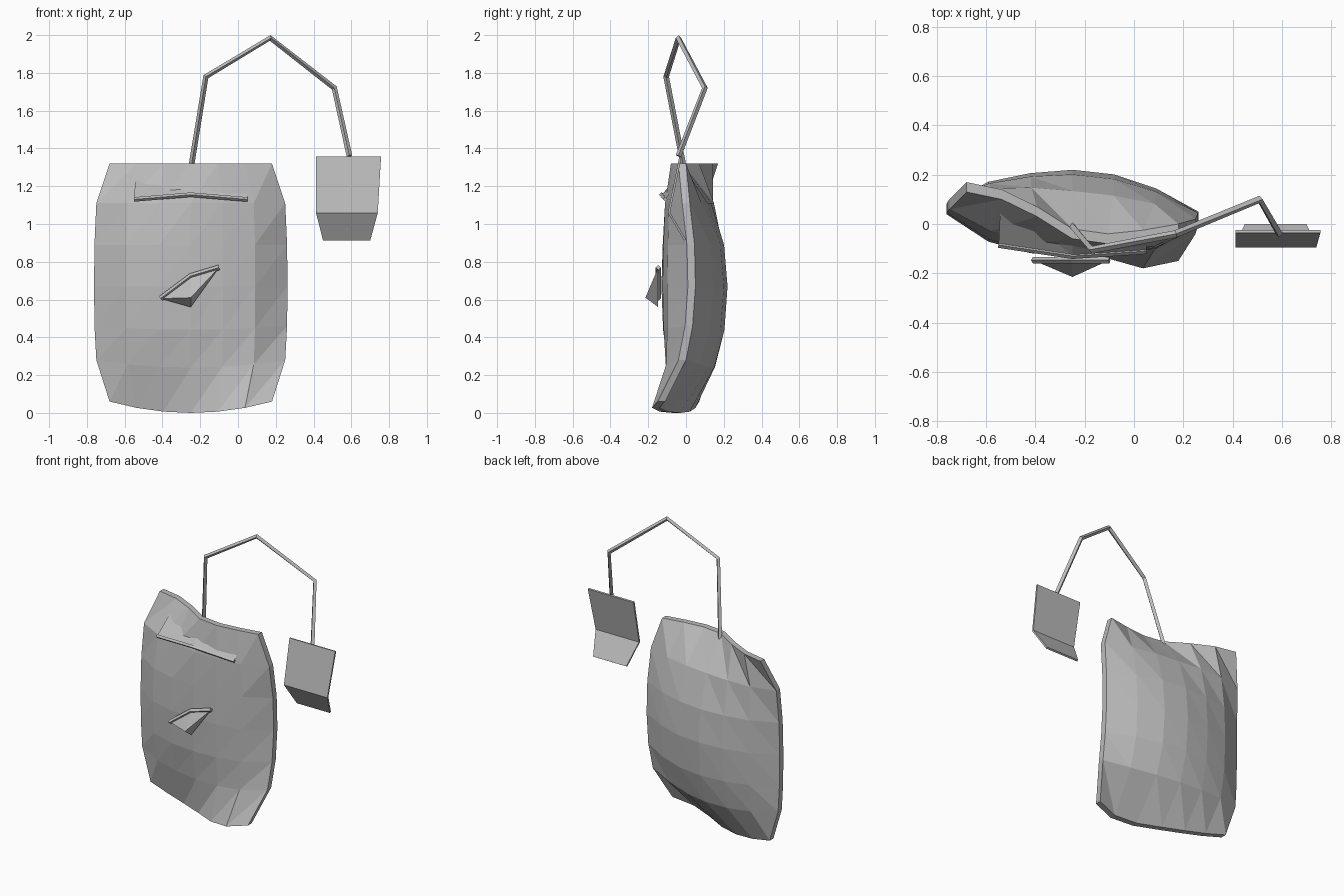
import bpy, bmesh
from mathutils import Vector

cube = bpy.data.objects.get("Cube")
if cube:
    bpy.data.objects.remove(cube)

grey = bpy.data.materials.new("plain_grey")
grey.use_nodes = True
grey.diffuse_color = (0.5, 0.5, 0.5, 1)
grey.node_tree.nodes["Principled BSDF"].inputs["Base Color"].default_value = (0.5, 0.5, 0.5, 1)


def finish(name, bm):
    bmesh.ops.recalc_face_normals(bm, faces=bm.faces)
    mesh = bpy.data.meshes.new(name)
    bm.to_mesh(mesh)
    bm.free()
    mesh.materials.append(grey)
    obj = bpy.data.objects.new(name, mesh)
    bpy.context.collection.objects.link(obj)
    return obj


def polygons(name, points, faces):
    bm = bmesh.new()
    verts = [bm.verts.new(p) for p in points]
    for f in faces:
        bm.faces.new([verts[i] for i in f])
    return finish(name, bm)


def rod(name, points, radius):
    # Square rod: one four-sided ring per path point, mitred at the bends
    pts = [Vector(p) for p in points]
    bm = bmesh.new()
    rings = []
    for i, p in enumerate(pts):
        along = (pts[min(i + 1, len(pts) - 1)] - pts[max(i - 1, 0)]).normalized()
        side = along.cross(Vector((0, 1, 0))).normalized() * radius
        front = along.cross(side).normalized() * radius
        rings.append([bm.verts.new(p + d) for d in (side, front, -side, -front)])
    for a, b in zip(rings, rings[1:]):
        for k in range(4):
            bm.faces.new((a[k], a[k - 1], b[k - 1], b[k]))
    bm.faces.new(rings[0])
    bm.faces.new(rings[-1])
    return finish(name, bm)


# Cushion body: two bulging grids joined by a narrow rim along a warped seam
N = 6
CENTRE = -0.25
MID_Y = 0.045
BULGE = 0.155
RIM = 0.02
half_width = [0.43, 0.5, 0.51, 0.512, 0.51, 0.5, 0.43]
row_z = [0.06, 0.28, 0.46, 0.67, 0.89, 1.11, 1.32]
top = [0.15, 0.12, 0.05, -0.04, -0.06, -0.045, -0.02]
bottom = [0.05, 0.03, 0, -0.05, -0.12, -0.16, -0.13]
left = [0.05, 0.06, 0.06, 0.06, 0.065, 0.08, 0.15]
right = [-0.13, -0.02, 0.015, 0.03, 0.025, 0, -0.02]


def seam(i, j):
    s, t = i / N, j / N
    edges = (1 - s) * left[j] + s * right[j] + (1 - t) * bottom[i] + t * top[i]
    corners = (1 - t) * ((1 - s) * bottom[0] + s * bottom[N]) + t * ((1 - s) * top[0] + s * top[N])
    return edges - corners


def body_point(i, j, side):
    # The warp of the seam fades out towards the middle of the cushion
    u, v = 2 * i / N - 1, 2 * j / N - 1
    dome = ((1 - u * u) * (1 - v * v)) ** 0.72
    y = seam(i, j) * (1 - dome) + MID_Y * dome + side * (RIM + BULGE * dome)
    z = row_z[j] - 0.06 * (1 - u * u) * max(0, 1 - j / 3)
    return (CENTRE + half_width[j] * u, y, z)


bm = bmesh.new()
sheets = []
for side in (-1, 1):
    g = [[bm.verts.new(body_point(i, j, side)) for i in range(N + 1)] for j in range(N + 1)]
    sheets.append(g)
    for j in range(N):
        for i in range(N):
            a, b, c, d = g[j][i], g[j][i + 1], g[j + 1][i + 1], g[j + 1][i]
            bm.faces.new((a, b, c))
            bm.faces.new((a, c, d))
outline = ([(0, i) for i in range(N)] + [(j, N) for j in range(N)]
           + [(N, i) for i in range(N, 0, -1)] + [(j, 0) for j in range(N, 0, -1)])
f, b = sheets
for k, (j, i) in enumerate(outline):
    pj, pi = outline[k - 1]
    bm.faces.new((f[pj][pi], f[j][i], b[j][i], b[pj][pi]))
finish("cushion_body", bm)

# Bent wire carrying the hanging plate
rod("hanger_wire", [(-0.25, -0.01, 1.29), (-0.17, -0.105, 1.78), (0.17, -0.04, 1.985),
                    (0.51, 0.1, 1.72), (0.59, -0.04, 1.36)], 0.015)

# Hanging plate, with its lower flap folded backwards
tag = polygons("hanging_plate",
               [(0.413, -0.03, 1.355), (0.757, -0.03, 1.355), (0.74, -0.09, 1.06),
                (0.413, -0.09, 1.06), (0.7, -0.005, 0.915), (0.45, -0.005, 0.915)],
               [(0, 3, 2, 1), (3, 5, 4, 2)])
mod = tag.modifiers.new("thickness", "SOLIDIFY")
mod.thickness = 0.012
mod.offset = 0

# Brow rod with the flap sloping back from it into the body
brow = [(-0.55, -0.085, 1.13), (-0.25, -0.13, 1.155), (0.05, -0.11, 1.13)]
rod("brow_rod", brow, 0.012)
polygons("brow_flap", brow + [(0.05, -0.03, 1.24), (-0.25, -0.02, 1.27), (-0.54, 0.12, 1.3)],
         [(0, 1, 5), (1, 4, 5), (1, 2, 3, 4)])

# Nose: a slanted rod over a small pyramid
ridge = [(-0.41, -0.147, 0.605), (-0.25, -0.147, 0.725), (-0.1, -0.147, 0.77)]
rod("nose_rod", ridge, 0.014)
polygons("nose_wedge", ridge + [(-0.25, -0.147, 0.56), (-0.25, -0.215, 0.61)],
         [(0, 4, 1), (1, 4, 2), (0, 3, 4), (3, 2, 4), (0, 1, 2, 3)])
